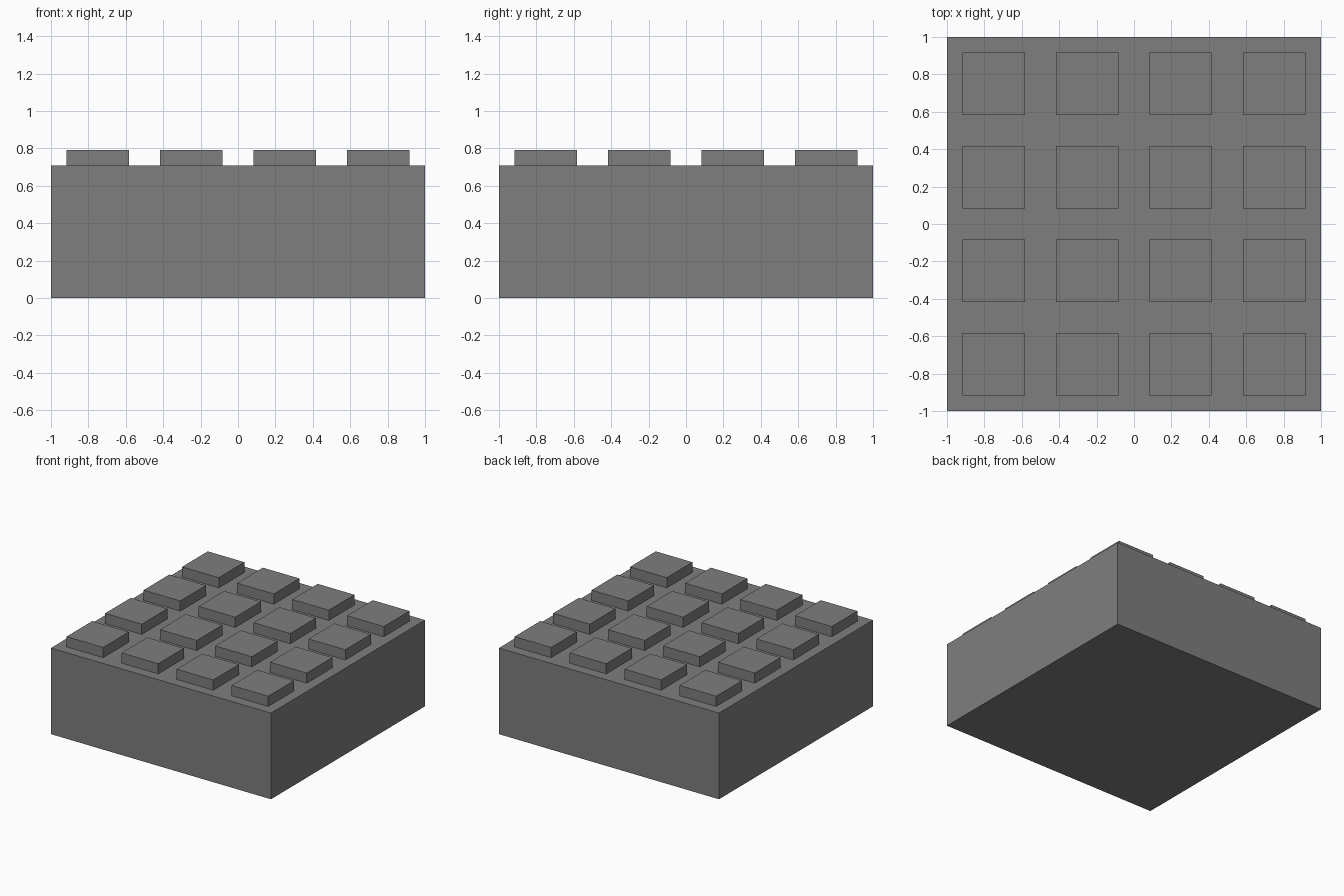
import bpy

if "Cube" in bpy.data.objects:
    bpy.data.objects.remove(bpy.data.objects["Cube"])

# One grey plastic colour for every part
grey = bpy.data.materials.new("grey")
grey.diffuse_color = (0.21, 0.21, 0.21, 1.0)
grey.use_nodes = True
grey.node_tree.nodes["Principled BSDF"].inputs["Base Color"].default_value = grey.diffuse_color

BODY_TOP = 0.708
STUD_TOP = 0.792
STUD_SIZE = 0.333
PITCH = 0.5


def box(name, x, y, z0, z1, width):
    """Square block centred on (x, y) between two heights."""
    bpy.ops.mesh.primitive_cube_add(size=1, location=(x, y, (z0 + z1) / 2))
    obj = bpy.context.object
    obj.name = name
    obj.scale = (width, width, z1 - z0)
    bpy.ops.object.transform_apply(location=False, rotation=False, scale=True)
    obj.data.materials.append(grey)
    return obj


# Main block
box("body", 0, 0, 0, BODY_TOP, 2.0)

# Four by four grid of square studs
for row in range(4):
    for col in range(4):
        box(f"stud_{row + 1}_{col + 1}",
            (col - 1.5) * PITCH, (row - 1.5) * PITCH,
            BODY_TOP, STUD_TOP, STUD_SIZE)
